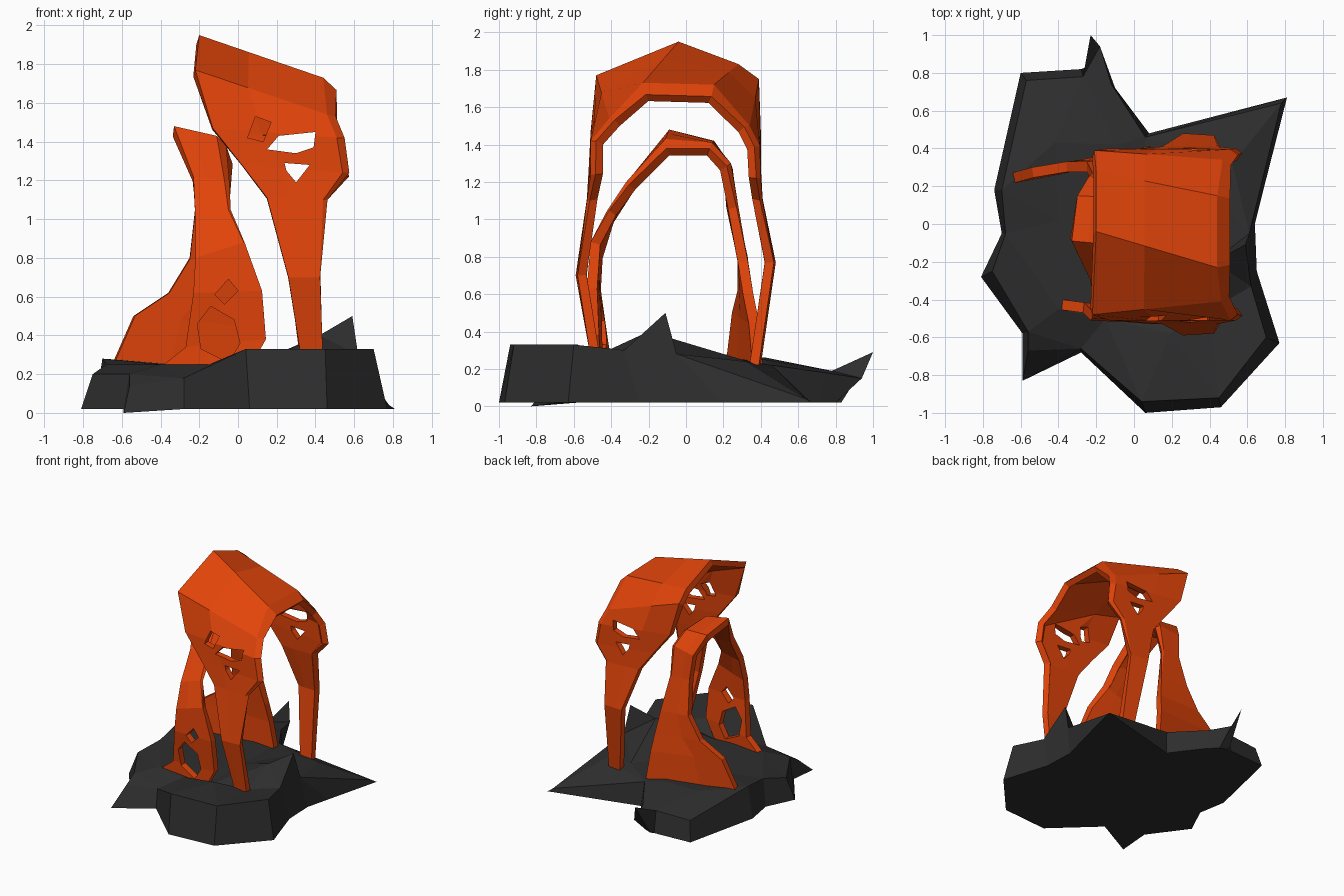
import bpy, bmesh
from mathutils import Vector
from mathutils.geometry import delaunay_2d_cdt


def material(name, rgb):
    m = bpy.data.materials.new(name)
    m.diffuse_color = (*rgb, 1)
    return m


ORANGE = material("rust orange", (0.76, 0.058, 0.003))
DARK = material("dark rock", (0.027, 0.027, 0.027))


def make(name, verts, faces, mat):
    me = bpy.data.meshes.new(name)
    bm = bmesh.new()
    vs = [bm.verts.new(v) for v in verts]
    for f in faces:
        bm.faces.new([vs[i] for i in f])
    if mat is DARK or name.startswith("cutter"):
        bmesh.ops.recalc_face_normals(bm, faces=bm.faces)
    bm.to_mesh(me)
    bm.free()
    me.materials.append(mat)
    ob = bpy.data.objects.new(name, me)
    bpy.context.collection.objects.link(ob)
    return ob


def bake(ob):
    dg = bpy.context.evaluated_depsgraph_get()
    me = bpy.data.meshes.new_from_object(ob.evaluated_get(dg))
    ob.modifiers.clear()
    ob.data = me


# Arch: bent sheet through (left edge, right crease) stations, with a folded lip on the right
def arch(name, stations, thick, lip, mid_y):
    verts, faces, n = [], [], 4
    for s in stations:
        l, r = Vector(s[:3]), Vector(s[3:])
        side = max(-1, min(1, (r.y - mid_y) / 0.4))
        grow = max(0, min(1, (r.z - 0.9) / 0.4))
        fold = Vector((lip[0] * grow * (1 - 0.6 * abs(side)), -0.03 * side * grow,
                       -lip[1] * grow * (1 - abs(side))))
        verts += [l, l.lerp(r, 0.4), r, r + fold + Vector((0.004, 0, 0))]
    for i in range(len(stations) - 1):
        for j in range(n - 1):
            a = i * n + j
            faces.append((a, a + 1, a + n + 1, a + n))
    ob = make(name, verts, faces, ORANGE)
    m = ob.modifiers.new("thickness", 'SOLIDIFY')
    m.thickness, m.offset = thick, -1
    bake(ob)
    return ob


# Cut an x-z outline through the sheet between two y positions
def cut(ob, outline, y0, y1):
    n = len(outline)
    verts = [(x, y, z) for y in (y0, y1) for x, z in outline]
    faces = [tuple(range(n)), tuple(range(n, 2 * n))]
    faces += [(i, (i + 1) % n, n + (i + 1) % n, n + i) for i in range(n)]
    c = make("cutter", verts, faces, ORANGE)
    c.hide_render = True
    m = ob.modifiers.new("hole", 'BOOLEAN')
    m.operation, m.solver, m.object, m.use_self = 'DIFFERENCE', 'EXACT', c, True
    bake(ob)
    bpy.data.objects.remove(c)


tall = arch("tall_arch", [
    (0.33, -0.51, 0.26, 0.435, -0.51, 0.26),
    (0.26, -0.59, 0.70, 0.42, -0.58, 0.70),
    (0.15, -0.53, 1.11, 0.44, -0.53, 1.10),
    (0.02, -0.52, 1.28, 0.54, -0.51, 1.24),
    (-0.13, -0.51, 1.47, 0.51, -0.51, 1.42),
    (-0.22, -0.48, 1.77, 0.46, -0.41, 1.54),
    (-0.20, -0.04, 1.95, 0.44, -0.23, 1.73),
    (-0.20, 0.28, 1.83, 0.44, 0.15, 1.72),
    (-0.21, 0.39, 1.75, 0.47, 0.34, 1.50),
    (-0.13, 0.40, 1.47, 0.51, 0.395, 1.39),
    (0.02, 0.40, 1.28, 0.54, 0.40, 1.22),
    (0.15, 0.41, 1.11, 0.44, 0.41, 1.10),
    (0.26, 0.48, 0.77, 0.42, 0.47, 0.77),
    (0.33, 0.40, 0.22, 0.435, 0.39, 0.22)], 0.05, (0.09, 0.12), -0.04)
for hole, back in (([(0.09, 1.53), (0.17, 1.50), (0.13, 1.40), (0.05, 1.42)], 0),
                   ([(0.15, 1.36), (0.21, 1.43), (0.40, 1.45), (0.39, 1.37), (0.30, 1.34)], 0.8),
                   ([(0.24, 1.29), (0.37, 1.28), (0.30, 1.19), (0.25, 1.25)], 0.8)):
    cut(tall, hole, -0.8, back)

low = arch("low_arch", [
    (-0.42, -0.45, 0.22, 0.04, -0.51, 0.20),
    (-0.27, -0.47, 0.34, 0.14, -0.52, 0.38),
    (-0.23, -0.51, 0.62, 0.12, -0.53, 0.63),
    (-0.22, -0.50, 0.80, 0.03, -0.51, 0.88),
    (-0.22, -0.44, 1.00, -0.05, -0.42, 1.05),
    (-0.23, -0.30, 1.22, -0.07, -0.32, 1.20),
    (-0.33, -0.09, 1.48, -0.11, -0.11, 1.43),
    (-0.30, 0.15, 1.42, -0.10, 0.14, 1.41),
    (-0.24, 0.25, 1.27, -0.06, 0.24, 1.30),
    (-0.22, 0.27, 1.07, -0.06, 0.28, 1.07),
    (-0.25, 0.33, 0.80, 0.00, 0.33, 0.78),
    (-0.36, 0.33, 0.62, 0.03, 0.36, 0.60),
    (-0.54, 0.30, 0.50, 0.05, 0.39, 0.45),
    (-0.65, 0.27, 0.25, 0.08, 0.41, 0.22)], 0.055, (0.05, 0.06), -0.05)
for hole in ([(-0.14, 0.55), (-0.02, 0.48), (0.01, 0.36), (-0.05, 0.26), (-0.19, 0.33), (-0.21, 0.46)],
             [(-0.05, 0.69), (0.0, 0.63), (-0.07, 0.56), (-0.12, 0.61)]):
    cut(low, hole, -0.8, -0.1)

# Rock base: ring of (bottom x, y, top x, y, z), plus a few inner bumps
ring = [
    (-0.25, 0.83, -0.23, 1.00, 0.29), (-0.18, 0.80, -0.18, 0.94, 0.15),
    (-0.10, 0.72, -0.12, 0.74, 0.18), (0.08, 0.48, 0.06, 0.46, 0.22),
    (0.81, 0.67, 0.78, 0.64, 0.04), (0.69, 0.20, 0.61, -0.05, 0.28),
    (0.64, 0.00, 0.59, -0.11, 0.50), (0.65, -0.25, 0.62, -0.33, 0.30),
    (0.77, -0.63, 0.70, -0.60, 0.33), (0.46, -0.97, 0.45, -0.92, 0.33),
    (0.06, -1.00, 0.04, -0.94, 0.33), (-0.28, -0.68, -0.28, -0.66, 0.18),
    (-0.59, -0.83, -0.56, -0.67, 0.14), (-0.59, -0.58, -0.56, -0.57, 0.20),
    (-0.81, -0.28, -0.75, -0.25, 0.20), (-0.70, -0.05, -0.68, -0.05, 0.25),
    (-0.74, 0.18, -0.70, 0.18, 0.28), (-0.60, 0.80, -0.57, 0.76, 0.18),
    (-0.28, 0.82, -0.27, 0.78, 0.19)]
bumps = [(0.42, -0.20, 0.40), (0.19, -0.58, 0.33), (0.40, -0.46, 0.28), (0.05, -0.45, 0.23),
         (-0.15, -0.50, 0.25), (-0.40, -0.45, 0.25), (-0.40, 0.02, 0.25), (0.05, -0.05, 0.24),
         (0.30, 0.30, 0.25), (-0.10, 0.42, 0.25), (-0.42, 0.43, 0.26), (0.52, 0.32, 0.24)]
n = len(ring)
top = [Vector(r[2:]) for r in ring] + [Vector(b) for b in bumps]
edges = [(i, (i + 1) % n) for i in range(n)]
tris = delaunay_2d_cdt([v.xy for v in top], edges, [], 1, 1e-5)[2]
verts = top + [Vector((r[0], r[1], 0.0 if i == 12 else 0.02)) for i, r in enumerate(ring)]
k = len(top)
faces = [tuple(t) for t in tris] + [tuple(range(k, k + n))]
faces += [(i, j, k + j, k + i) for i, j in edges]
make("rock_base", verts, faces, DARK)
